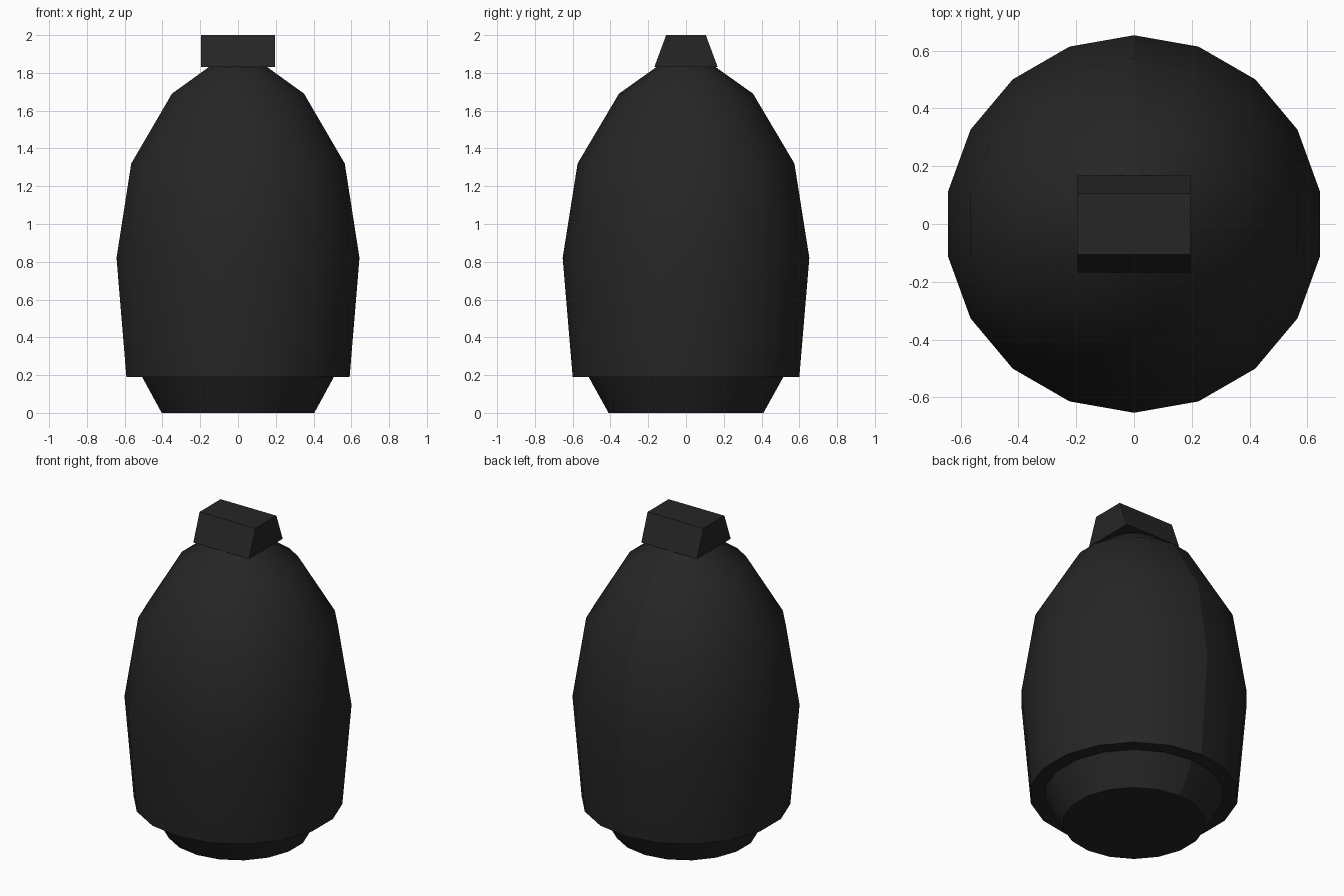
import bpy
import bmesh
from math import sin, cos, tau, radians

cube = bpy.data.objects.get("Cube")
if cube:
    bpy.data.objects.remove(cube, do_unlink=True)

SIDES = 18

black = bpy.data.materials.new("matte black")
black.use_nodes = True
black.diffuse_color = (0.019, 0.019, 0.019, 1)
black.node_tree.nodes["Principled BSDF"].inputs["Base Color"].default_value = black.diffuse_color


def finish(bm, name, smooth):
    bmesh.ops.recalc_face_normals(bm, faces=bm.faces)
    mesh = bpy.data.meshes.new(name)
    bm.to_mesh(mesh)
    bm.free()
    mesh.materials.append(black)
    obj = bpy.data.objects.new(name, mesh)
    bpy.context.collection.objects.link(obj)
    if smooth:
        bpy.ops.object.select_all(action="DESELECT")
        obj.select_set(True)
        bpy.context.view_layer.objects.active = obj
        bpy.ops.object.shade_smooth_by_angle(angle=radians(35))
    return obj


def lathe(name, profile):
    """Turn (radius, height) points around z, closed at both ends."""
    bm = bmesh.new()
    rings = [[bm.verts.new((r * sin(tau * i / SIDES), r * cos(tau * i / SIDES), z))
              for i in range(SIDES)] for r, z in profile]
    for low, high in zip(rings, rings[1:]):
        for i in range(SIDES):
            j = (i + 1) % SIDES
            bm.faces.new((low[i], low[j], high[j], high[i]))
    bm.faces.new(rings[0])
    bm.faces.new(rings[-1])
    # hard seam down the back, on the first column
    for low, high in zip(rings, rings[1:]):
        bm.edges.get((low[0], high[0])).smooth = False
    return finish(bm, name, True)


# Tapered base and rounded shell
lathe("base_foot", [(0.41, 0), (0.518, 0.195)])
lathe("body_shell", [(0.6, 0.19), (0.653, 0.82), (0.574, 1.32), (0.355, 1.69), (0.155, 1.832)])

# Wedge cap, narrowing front to back
bm = bmesh.new()
bmesh.ops.create_cube(bm, size=1)
for v in bm.verts:
    top = v.co.z > 0
    v.co.x *= 0.39
    v.co.y *= 0.21 if top else 0.336
    v.co.z = 2.0 if top else 1.83
finish(bm, "top_cap", False)
